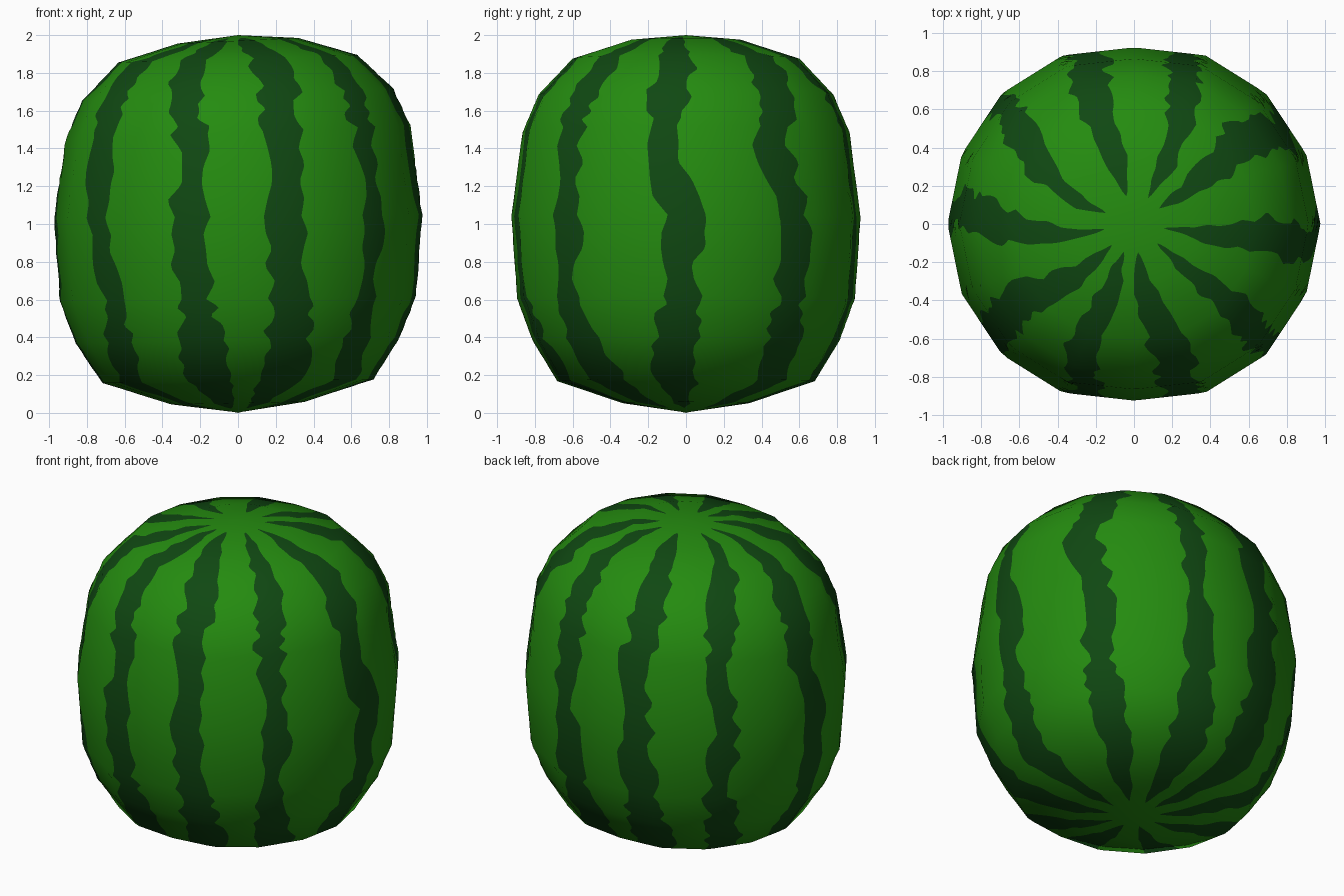
import bpy, math, random
from mathutils import Vector

if "Cube" in bpy.data.objects:
    bpy.data.objects.remove(bpy.data.objects["Cube"])

random.seed(4)

# Body outline: radius and height of each ring, plus a slight sideways tilt
RINGS = [(0, 2.0), (.32, 1.97), (.635, 1.875), (.825, 1.685), (.915, 1.485),
         (.977, 1.04), (.945, .605), (.86, .385), (.72, .168), (.355, .052), (0, .002)]
TILT = [0, .015, .02, .03, .038, .01, .015, .017, .01, .007, 0]
SIDES = 16
ROWS_PER_RING, STRIPE_COLS, GAP_COLS = 14, 4, 8

# Stripe centre angles (degrees) at seven stations from top to bottom
STATIONS = [1, 2.4, 4.2, 5.1, 6, 7.85, 9.2]
CENTRES = [
    [-8, -5, -7.5, -1.2, -2.2, -4.5, -4],
    [32, 39, 31, 37, 36.5, 41, 40],
    [62, 69, 74.5, 74.5, 76, 78, 78],
    [105, 108, 104.5, 105.5, 107, 109, 108],
    [158, 142, 137, 139, 137, 142, 142],
    [190, 180, 173, 179, 178, 176, 178],
    [224, 214, 218, 219, 225, 218, 218],
    [250, 247, 254.5, 254.5, 256, 258, 256],
    [278, 286, 284.5, 285.5, 287, 289.5, 288],
    [320, 320, 317, 319, 316.5, 322, 322]]
HALF_WIDTHS = [
    [6, 8.5, 5.2, 6.2, 5.5, 9, 8],
    [8, 8.5, 6.5, 6, 4.7, 8, 8],
    [8, 6.3, 5.3, 4.9, 5.3, 10, 8],
    [9, 8, 5.6, 6.1, 6.6, 9.5, 8],
    [6, 7, 4.6, 5, 4.5, 8.5, 8]]
TIP_TOP, TIP_BOTTOM = 0.5, 9.55


def lookup(xs, ys, x):
    """Piecewise-linear value of ys at x."""
    for i in range(len(xs) - 1):
        if x <= xs[i + 1]:
            f = max(0, (x - xs[i]) / (xs[i + 1] - xs[i]))
            return ys[i] + f * (ys[i + 1] - ys[i])
    return ys[-1]


def corner(k, j):
    """Corner of the low-poly body on ring k, side j."""
    t = 2 * math.pi * j / SIDES
    r, z = RINGS[k]
    x = r * math.cos(t)
    y = r * math.sin(t) * (.947 + .045 * abs(math.sin(2 * t)))
    return Vector((x, y, z + TILT[k] * math.cos(t)))


def on_body(u, deg):
    """Point on the flat facets of the body."""
    k = min(int(u), len(RINGS) - 2)
    a = (deg % 360) / 360 * SIDES
    j, f = int(a), a - int(a)
    top = corner(k, j).lerp(corner(k, j + 1), f)
    low = corner(k + 1, j).lerp(corner(k + 1, j + 1), f)
    return top.lerp(low, u - k)


def ring_slope(k):
    """Outward direction (radial, up) of the outline at ring k."""
    if k in (0, len(RINGS) - 1):
        return Vector((0, 1 if k == 0 else -1))
    a, b, c = (Vector(RINGS[i]) for i in (k - 1, k, k + 1))
    d = (b - a).normalized() + (c - b).normalized()
    return Vector((-d.y, d.x)).normalized()


def soft_normal(u, deg):
    k = min(int(u), len(RINGS) - 2)
    n = ring_slope(k).lerp(ring_slope(k + 1), u - k)
    t = math.radians(deg)
    return Vector((n.x * math.cos(t), n.x * math.sin(t), n.y)).normalized()


# Wavy offsets for both edges of each stripe
KNOTS = [i * .2 for i in range(52)]
WAVES = [[[random.uniform(-2.4, 2.4) for _ in KNOTS] for _ in range(2)] for _ in CENTRES]


def stripe_edges(s, u):
    c = lookup(STATIONS, CENTRES[s], u)
    w = lookup(STATIONS, HALF_WIDTHS[s % 5], u)
    tip = max(0, min(1, (u - TIP_TOP) / .5, (TIP_BOTTOM - u) / .4)) ** .5
    left = max(1.5, w + lookup(KNOTS, WAVES[s][0], u)) * tip
    right = max(1.5, w + lookup(KNOTS, WAVES[s][1], u)) * tip
    return c - max(left, .05), c + max(right, .05)


def row_angles(u):
    """Column angles that follow the stripe edges all the way round."""
    edges = [stripe_edges(s, u) for s in range(len(CENTRES))]
    out = []
    for s, (l, r) in enumerate(edges):
        nxt = edges[s + 1][0] if s + 1 < len(edges) else edges[0][0] + 360
        out += [l + (r - l) * i / STRIPE_COLS for i in range(STRIPE_COLS)]
        out += [r + (nxt - r) * i / GAP_COLS for i in range(GAP_COLS)]
    return out


# Rind surface
rows = (len(RINGS) - 1) * ROWS_PER_RING
verts, normals, faces, slots = [], [], [], []
for i in range(1, rows):
    u = i / ROWS_PER_RING
    for deg in row_angles(u):
        verts.append(on_body(u, deg))
        normals.append(soft_normal(u, deg))
period = STRIPE_COLS + GAP_COLS
n = len(CENTRES) * period
for i in range(rows - 2):
    u = (i + 1.5) / ROWS_PER_RING
    for c in range(n):
        d = (c + 1) % n
        faces.append((i * n + c, (i + 1) * n + c, (i + 1) * n + d, i * n + d))
        slots.append(int(c % period < STRIPE_COLS and TIP_TOP < u < TIP_BOTTOM))

# Poles
top, low, last = len(verts), len(verts) + 1, (rows - 2) * n
verts += [Vector((0, 0, RINGS[0][1])), Vector((0, 0, 0))]
normals += [Vector((0, 0, 1)), Vector((0, 0, -1))]
for c in range(n):
    d = (c + 1) % n
    faces += [(top, c, d), (low, last + d, last + c)]
    slots += [0, 0]

mesh = bpy.data.meshes.new("melon_rind")
mesh.from_pydata([tuple(v) for v in verts], [], faces)
for name, colour in (("light_green", (.018, .26, .005, 1)), ("dark_green", (.005, .065, .006, 1))):
    mat = bpy.data.materials.new(name)
    mat.diffuse_color = colour
    mat.use_nodes = True
    mat.node_tree.nodes["Principled BSDF"].inputs["Base Color"].default_value = mat.diffuse_color
    mesh.materials.append(mat)
for poly, slot in zip(mesh.polygons, slots):
    poly.material_index = slot
    poly.use_smooth = True
mesh.update()
# Soft shading across the coarse facets
mesh.normals_split_custom_set_from_vertices([tuple(v) for v in normals])
bpy.context.collection.objects.link(bpy.data.objects.new("melon_rind", mesh))
